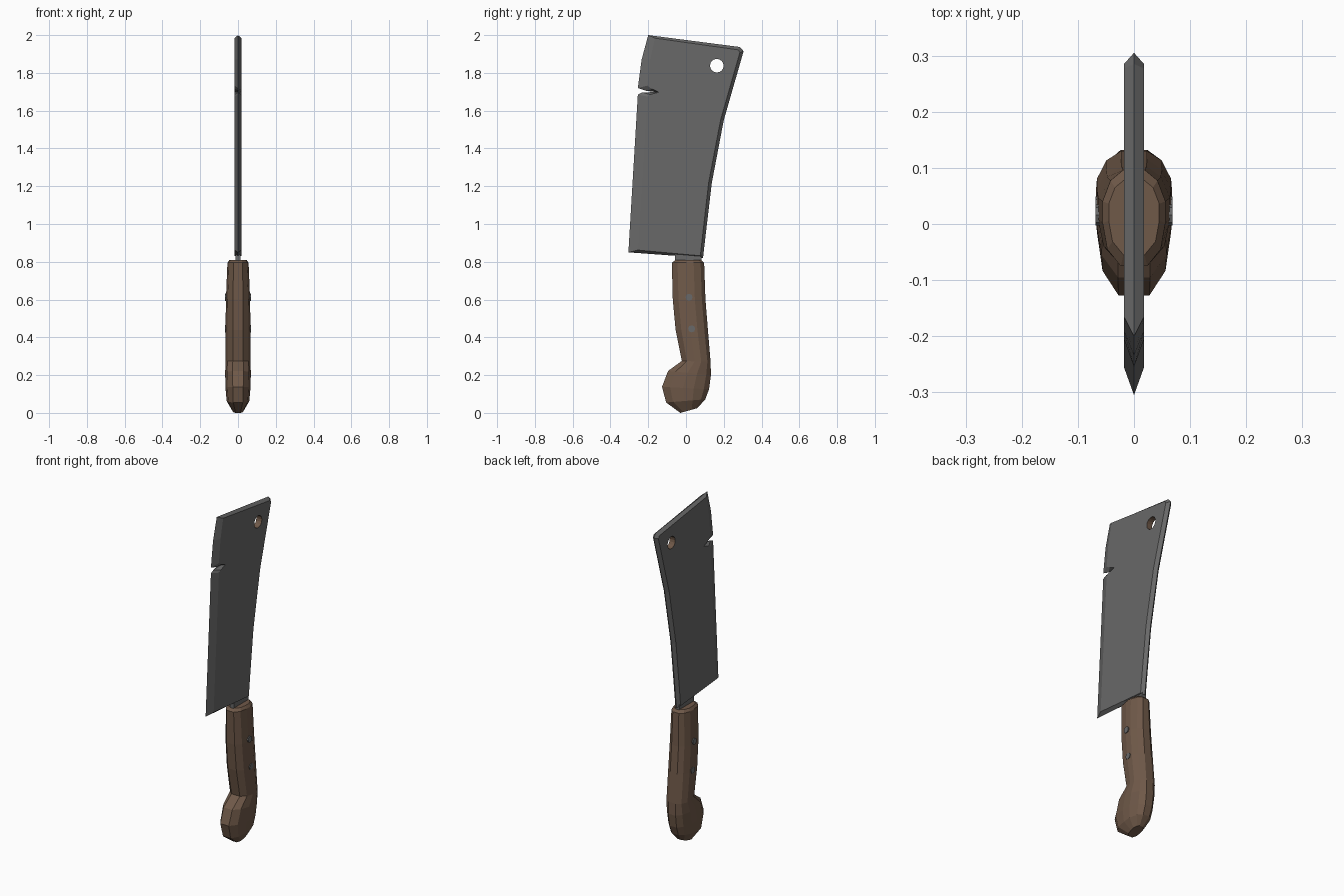
import bpy, bmesh, math
from mathutils import Vector

cube = bpy.data.objects.get("Cube")
if cube:
    bpy.data.objects.remove(cube)


def material(name, rgb):
    m = bpy.data.materials.new(name)
    m.use_nodes = True
    m.diffuse_color = (*rgb, 1)
    m.node_tree.nodes["Principled BSDF"].inputs["Base Color"].default_value = (*rgb, 1)
    return m


STEEL = material("dark steel", (0.14, 0.14, 0.14))
WOOD = material("brown wood", (0.16, 0.10, 0.066))


def finish(bm, name, *mats):
    bmesh.ops.recalc_face_normals(bm, faces=bm.faces)
    mesh = bpy.data.meshes.new(name)
    bm.to_mesh(mesh)
    bm.free()
    for m in mats:
        mesh.materials.append(m)
    obj = bpy.data.objects.new(name, mesh)
    bpy.context.collection.objects.link(obj)
    return obj


def ring_of(bm, pts):
    return [bm.verts.new(p) for p in pts]


def bridge(bm, a, b, mat=0):
    n = len(a)
    for i in range(n):
        j = (i + 1) % n
        bm.faces.new((a[i], a[j], b[j], b[i])).material_index = mat


def loop_edges(bm, ring):
    return [bm.edges.get((ring[i - 1], ring[i])) for i in range(len(ring))]


# Blade: central ridge outline (y, z) with the bevel inset (dy, dz) of the flat sides
OUTLINE = [
    (-.305, .85, .05, .012), (-.255, 1.685, .05, -.01), (-.23, 1.697, .04, -.012),
    (-.155, 1.698, .012, 0), (-.21, 1.705, .03, .01), (-.255, 1.72, .05, .012),
    (-.235, 1.87, .045, 0), (-.2, 2.0, .035, -.016), (.285, 1.937, -.008, -.015),
    (.305, 1.915, -.02, -.008), (.2, 1.55, -.017, 0), (.137, 1.22, -.017, 0),
    (.105, .95, -.016, 0), (.09, .82, -.014, .012), (-.06, .832, 0, .012),
]
HALF = 0.018
bm = bmesh.new()
ridge = ring_of(bm, [(0, y, z) for y, z, _, _ in OUTLINE])
holes = []
for s in (-1, 1):
    side = ring_of(bm, [(s * HALF, y + dy, z + dz) for y, z, dy, dz in OUTLINE])
    bridge(bm, ridge, side)
    hole = ring_of(bm, [(s * HALF, .163 + .036 * math.cos(a), 1.838 + .036 * math.sin(a))
                        for a in (math.tau * i / 16 for i in range(16))])
    for i in range(16):
        bm.edges.new((hole[i - 1], hole[i]))
    bmesh.ops.triangle_fill(bm, use_beauty=True, use_dissolve=False, normal=(s, 0, 0),
                            edges=loop_edges(bm, side) + loop_edges(bm, hole))
    holes.append(hole)
# Wooden lining of the hanging hole
bridge(bm, holes[0], holes[1], 1)
finish(bm, "blade", STEEL, WOOD)

# Tang joining blade and handle
bm = bmesh.new()
bmesh.ops.create_cube(bm, size=1)
for v in bm.verts:
    v.co = Vector((v.co.x * .026, .012 + v.co.y * .14, .80 + v.co.z * .08))
finish(bm, "tang", STEEL)

# Handle: faceted rings, each spanning a front point to a back point, with a half width
SECTIONS = [
    ((-.055, .81), (.08, .81), .045), ((-.075, .795), (.096, .795), .056),
    ((-.07, .6), (.103, .6), .064), ((-.055, .44), (.116, .44), .066),
    ((-.022, .275), (.13, .27), .066), ((-.095, .222), (.132, .2), .068),
    ((-.127, .138), (.122, .125), .066), ((-.105, .055), (.102, .072), .06),
    ((-.03, .0), (.06, .025), .03),
]
HALF_RING = [(-1, .42), (-.65, .85), (-.1, 1), (.35, 1), (.78, .75), (1, .35)]
RING = HALF_RING + [(u, -w) for u, w in reversed(HALF_RING)]
bm = bmesh.new()
rings = []
for f, b, width in SECTIONS:
    f, b = Vector(f), Vector(b)
    pts = [(w * width, *f.lerp(b, (u + 1) / 2)) for u, w in RING]
    rings.append(ring_of(bm, pts))
for a, b in zip(rings, rings[1:]):
    bridge(bm, a, b)
bm.faces.new(rings[0])
bm.faces.new(rings[-1])
finish(bm, "handle", WOOD)

# Rivets through the handle
for name, y, z in (("upper_rivet", .016, .612), ("lower_rivet", .03, .445)):
    bm = bmesh.new()
    bmesh.ops.create_cone(bm, cap_ends=True, segments=8, radius1=.019, radius2=.019, depth=.138)
    for v in bm.verts:
        v.co = Vector((v.co.z, y + v.co.x, z + v.co.y))
    finish(bm, name, STEEL)
